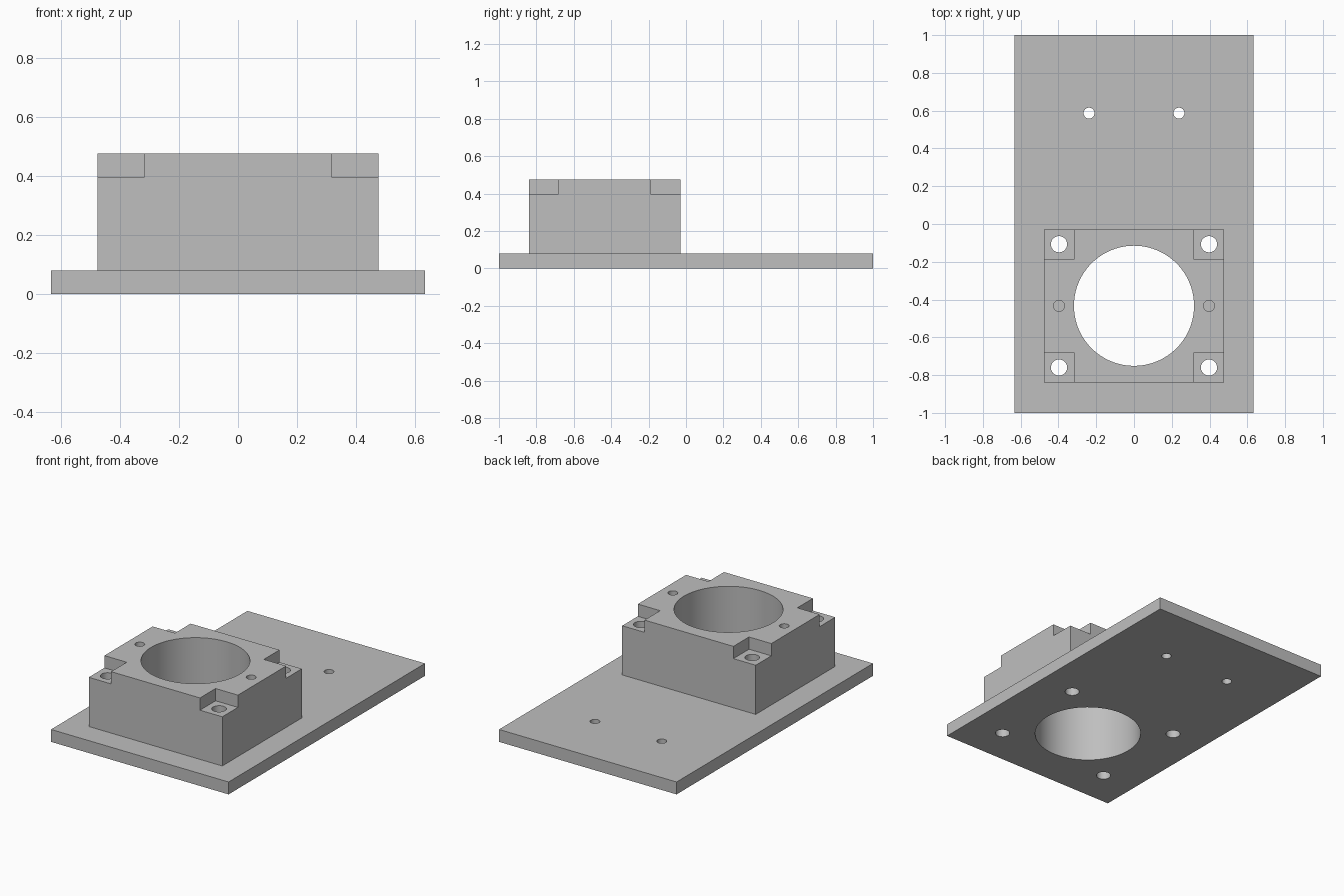
import bpy, math

cube = bpy.data.objects.get("Cube")
if cube:
    bpy.data.objects.remove(cube, do_unlink=True)

grey = bpy.data.materials.new("plain grey")
grey.use_nodes = True
colour = (0.52, 0.52, 0.52, 1)
grey.diffuse_color = colour
grey.node_tree.nodes["Principled BSDF"].inputs["Base Color"].default_value = colour


def box(name, low, high):
    centre = [(a + b) / 2 for a, b in zip(low, high)]
    bpy.ops.mesh.primitive_cube_add(size=1, location=centre)
    ob = bpy.context.object
    ob.name = name
    ob.scale = [b - a for a, b in zip(low, high)]
    bpy.ops.object.transform_apply(location=True, rotation=False, scale=True)
    ob.data.materials.append(grey)
    return ob


def drill(name, x, y, radius, bottom=-0.1, sides=32):
    top = 0.6
    bpy.ops.mesh.primitive_cylinder_add(vertices=sides, radius=radius, depth=top - bottom,
                                        location=(x, y, (top + bottom) / 2))
    ob = bpy.context.object
    ob.name = name
    ob.data.materials.append(grey)
    return ob


def combine(target, tool, operation):
    tool.hide_render = True
    mod = target.modifiers.new(tool.name, "BOOLEAN")
    mod.operation = operation
    mod.solver = "EXACT"
    mod.object = tool
    bpy.ops.object.select_all(action="DESELECT")
    bpy.context.view_layer.objects.active = target
    target.select_set(True)
    bpy.ops.object.modifier_apply(modifier=mod.name)
    bpy.data.objects.remove(tool, do_unlink=True)


PLATE_TOP, LEDGE, TOP = 0.08, 0.397, 0.476
FRONT, BACK, SIDE = -0.84, -0.03, 0.476
NOTCH, MIDDLE = 0.159, -0.433

# Base plate with the housing block joined on top
mount = box("mounting_plate_with_housing", (-0.633, -1, 0), (0.633, 1, PLATE_TOP))
combine(mount, box("housing", (-SIDE, FRONT, PLATE_TOP / 2), (SIDE, BACK, TOP)), "UNION")

# Large central bore
combine(mount, drill("bore", 0, MIDDLE, 0.318, sides=96), "DIFFERENCE")

for s in (-1, 1):
    # Stepped corners with through bolt holes
    x0, x1 = sorted((s * (SIDE - NOTCH), s * (SIDE + 0.1)))
    for y0, y1, hole_y in ((FRONT - 0.1, FRONT + NOTCH, -0.76),
                           (BACK - NOTCH, BACK + 0.1, -0.107)):
        combine(mount, box("corner_step", (x0, y0, LEDGE), (x1, y1, 0.6)), "DIFFERENCE")
        combine(mount, drill("bolt_hole", s * 0.397, hole_y, 0.043), "DIFFERENCE")
    # Blind screw holes beside the bore
    combine(mount, drill("screw_hole", s * 0.397, MIDDLE, 0.029, bottom=0.24), "DIFFERENCE")
    # Small holes through the rear of the plate
    combine(mount, drill("rear_hole", s * 0.238, 0.587, 0.029), "DIFFERENCE")

bpy.ops.object.select_all(action="DESELECT")
bpy.context.view_layer.objects.active = mount
mount.select_set(True)
bpy.ops.object.shade_smooth_by_angle(angle=math.radians(30))
